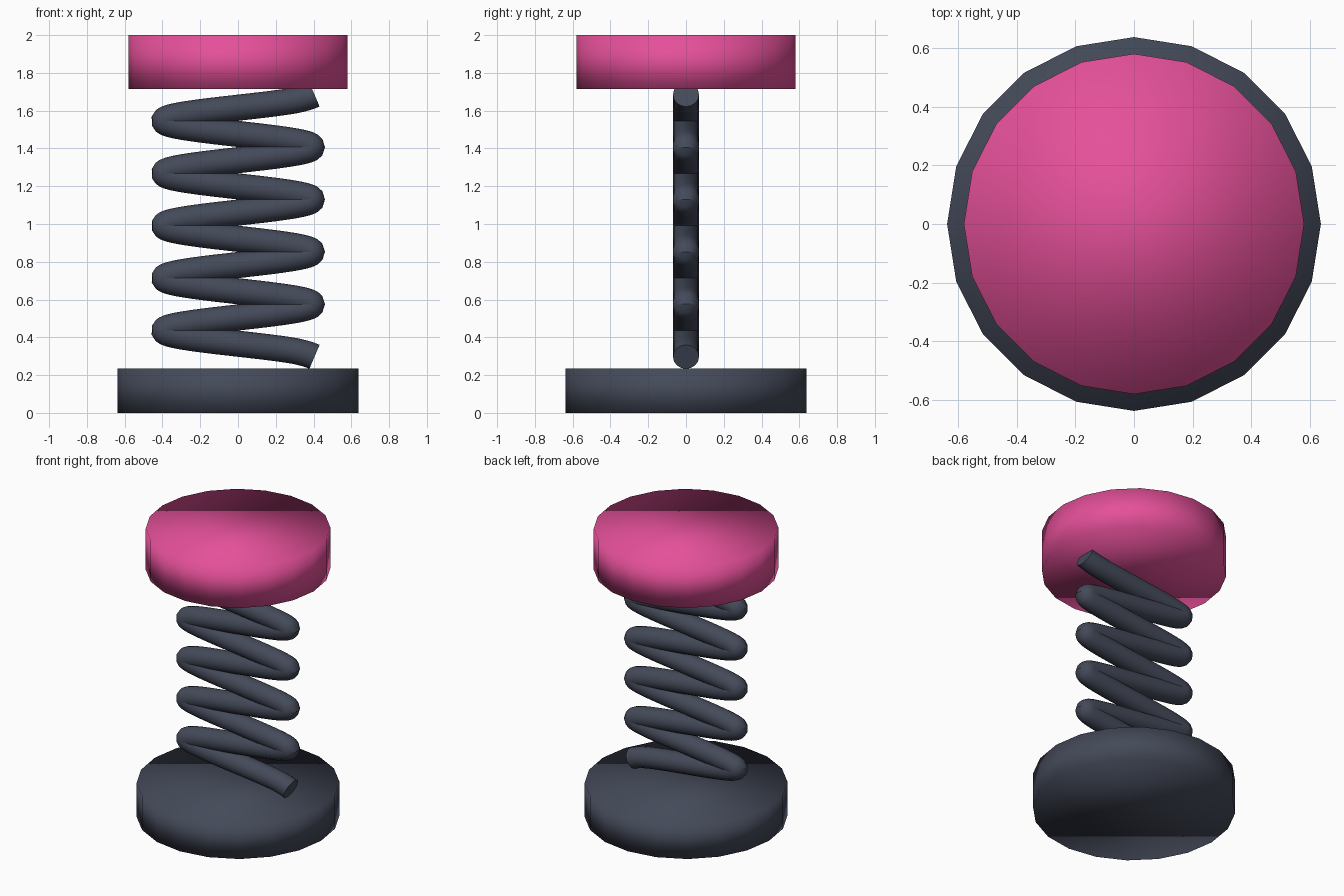
import bpy
from math import cos, pi

cube = bpy.data.objects.get("Cube")
if cube:
    bpy.data.objects.remove(cube, do_unlink=True)


def material(name, rgb):
    mat = bpy.data.materials.new(name)
    mat.use_nodes = True
    color = (*rgb, 1.0)
    mat.diffuse_color = color
    bsdf = next(n for n in mat.node_tree.nodes if n.type == "BSDF_PRINCIPLED")
    bsdf.inputs["Base Color"].default_value = color
    return mat


slate = material("dark slate", (0.058, 0.068, 0.1))
pink = material("bright pink", (0.78, 0.08, 0.32))


def disc(name, radius, bottom, top, mat):
    """Twenty-sided disc, smooth all over."""
    bpy.ops.mesh.primitive_cylinder_add(
        vertices=20, radius=radius, depth=top - bottom,
        location=(0, 0, (bottom + top) / 2))
    obj = bpy.context.object
    obj.name = name
    obj.data.materials.append(mat)
    bpy.ops.object.shade_smooth()
    return obj


# Base plate and top pad
disc("base_plate", 0.637, 0.0, 0.236, slate)
disc("top_pad", 0.58, 1.714, 2.0, pink)

# Spring: a wire swinging from side to side in one plane as it climbs
TURNS, STEPS = 5, 12
REACH, LOW, HIGH = 0.405, 0.297, 1.685
count = TURNS * STEPS + 1

curve = bpy.data.curves.new("spring", "CURVE")
curve.dimensions = "3D"
curve.bevel_depth = 0.069
curve.bevel_resolution = 6
curve.resolution_u = 6
curve.use_fill_caps = True
spline = curve.splines.new("NURBS")
spline.points.add(count - 1)
for i, point in enumerate(spline.points):
    x = REACH * cos(2 * pi * i / STEPS)
    z = LOW + (HIGH - LOW) * i / (count - 1)
    point.co = (x, 0, z, 1)
spline.order_u = 3
spline.use_endpoint_u = True
spline.use_smooth = True

spring = bpy.data.objects.new("spring", curve)
bpy.context.collection.objects.link(spring)
curve.materials.append(slate)

# Turn the wire into a mesh
bpy.ops.object.select_all(action="DESELECT")
spring.select_set(True)
bpy.context.view_layer.objects.active = spring
bpy.ops.object.convert(target="MESH")
bpy.ops.object.shade_smooth_by_angle()
